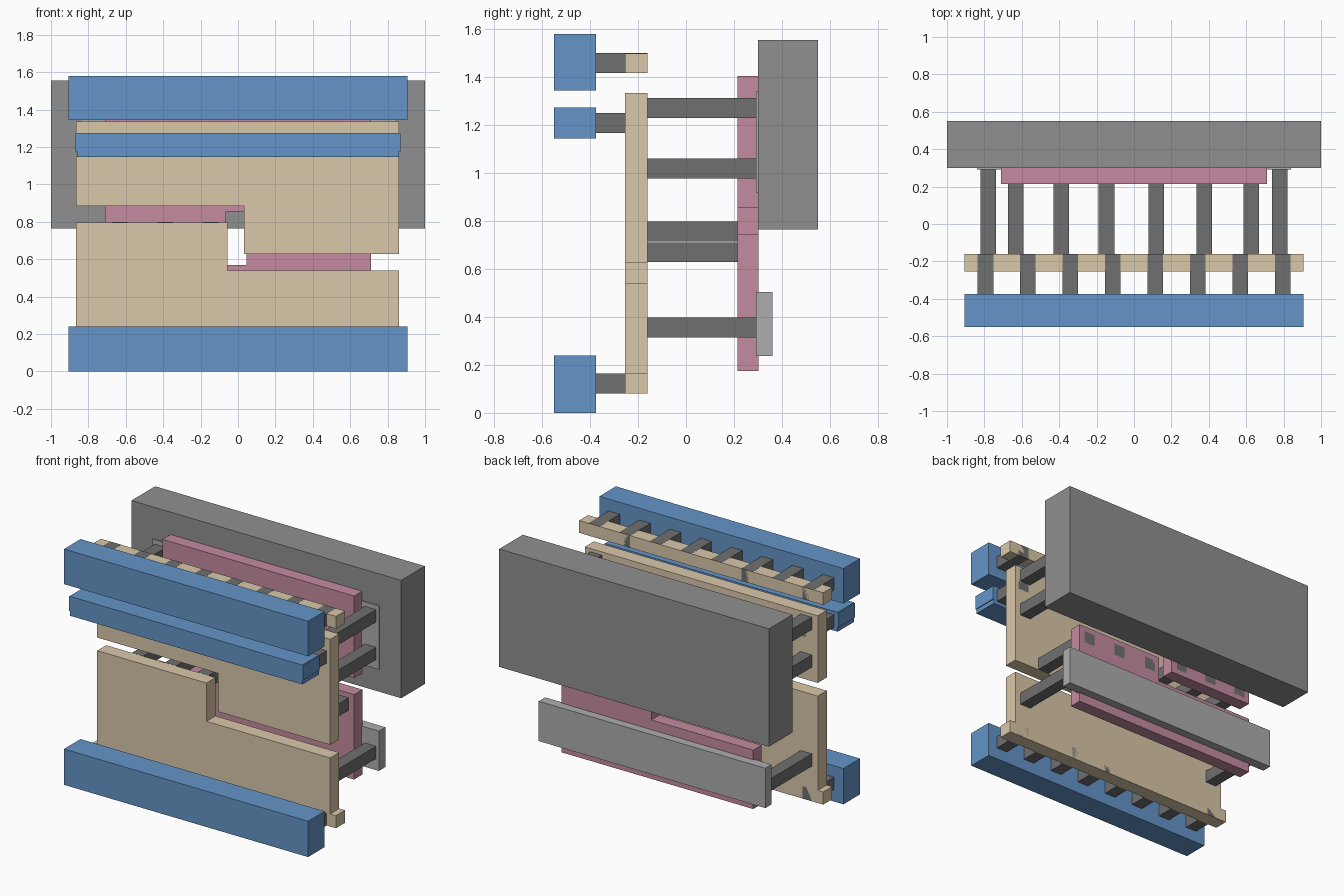
import bpy, bmesh

if "Cube" in bpy.data.objects:
    bpy.data.objects.remove(bpy.data.objects["Cube"])


def material(name, col):
    m = bpy.data.materials.new(name)
    m.diffuse_color = (*col, 1)
    m.use_nodes = True
    m.node_tree.nodes["Principled BSDF"].inputs["Base Color"].default_value = m.diffuse_color
    return m


BLUE = material("blue_metal", (0.13, 0.30, 0.58))
TAN = material("tan_metal", (0.70, 0.58, 0.40))
PINK = material("pink_gate", (0.55, 0.26, 0.35))
DARK = material("dark_post", (0.16, 0.16, 0.16))
LIGHT = material("light_grey", (0.42, 0.42, 0.42))
GREY = material("mid_grey", (0.28, 0.28, 0.28))


def plate(name, profile, y0, y1, mat):
    """Extrude an (x, z) outline from y0 to y1."""
    bm = bmesh.new()
    face = bm.faces.new([bm.verts.new((x, y0, z)) for x, z in profile])
    new = bmesh.ops.extrude_face_region(bm, geom=[face])["geom"]
    verts = [v for v in new if isinstance(v, bmesh.types.BMVert)]
    bmesh.ops.translate(bm, verts=verts, vec=(0, y1 - y0, 0))
    bmesh.ops.recalc_face_normals(bm, faces=bm.faces)
    me = bpy.data.meshes.new(name)
    bm.to_mesh(me)
    bm.free()
    me.materials.append(mat)
    ob = bpy.data.objects.new(name, me)
    bpy.context.collection.objects.link(ob)
    return ob


def block(name, x0, x1, y0, y1, z0, z1, mat):
    return plate(name, [(x0, z0), (x1, z0), (x1, z1), (x0, z1)], y0, y1, mat)


def posts(name, xs, y0, y1, z, mat=DARK, r=0.0415):
    for i, x in enumerate(xs):
        block(f"{name}_{i + 1}", x - r, x + r, y0, y1, z - r, z + r, mat)


# Front blue bars
F0, F1 = -0.55, -0.375
block("bottom_bar", -0.905, 0.905, F0, F1, 0, 0.24, BLUE)
block("top_bar", -0.905, 0.905, F0, F1, 1.345, 1.58, BLUE)
block("middle_bar", -0.862, 0.862, F0, F1, 1.145, 1.275, BLUE)
block("middle_bar_sleeve", -0.868, 0.868, F0, F1, 1.175, 1.272, BLUE)

# Tan strips and interlocking stepped plates
T0, T1 = -0.255, -0.16
block("bottom_strip", -0.905, 0.905, T0, T1, 0.08, 0.165, TAN)
block("top_strip", -0.905, 0.905, T0, T1, 1.418, 1.50, TAN)
plate("lower_plate", [(-0.865, 0.165), (0.862, 0.165), (0.862, 0.54), (-0.055, 0.54),
                      (-0.055, 0.797), (-0.865, 0.797)], T0, T1, TAN)
plate("upper_plate", [(-0.865, 0.885), (0.032, 0.885), (0.032, 0.628), (0.862, 0.628),
                      (0.862, 1.335), (-0.865, 1.335)], T0, T1, TAN)

# Short posts between blue bars and tan layer
row = [-0.794 + 0.2269 * i for i in range(8)]
posts("bottom_post", row, F1, T1, 0.122)
posts("top_post", row, F1, T1, 1.459)
posts("middle_post", row, F1, T1, 1.21)

# Pink interlocking gates
P0, P1 = 0.215, 0.302
plate("lower_gate", [(-0.71, 0.175), (0.71, 0.175), (0.71, 0.745), (0.045, 0.745),
                     (0.045, 0.57), (-0.71, 0.57)], P0, P1, PINK)
plate("upper_gate", [(-0.71, 0.68), (-0.063, 0.68), (-0.063, 0.855), (0.71, 0.855),
                     (0.71, 1.405), (-0.71, 1.405)], P0, P1, PINK)

# Long posts: to the gates, and outer pairs to the rear slabs
posts("left_gate_post", (-0.633, -0.389, -0.147), T1, P1, 0.756)
posts("right_gate_post", (0.12, 0.376, 0.628), T1, P1, 0.67)
for label, z in (("lower", 0.357), ("middle", 1.02), ("upper", 1.272)):
    posts(label + "_outer_post", (-0.78, 0.778), T1, 0.298, z)

# Rear slabs
block("lower_slab", -0.84, 0.84, 0.292, 0.36, 0.238, 0.505, LIGHT)
block("upper_slab", -0.84, 0.84, 0.292, 0.36, 0.917, 1.343, LIGHT)
block("rear_block", -1, 1, 0.30, 0.55, 0.765, 1.555, GREY)
